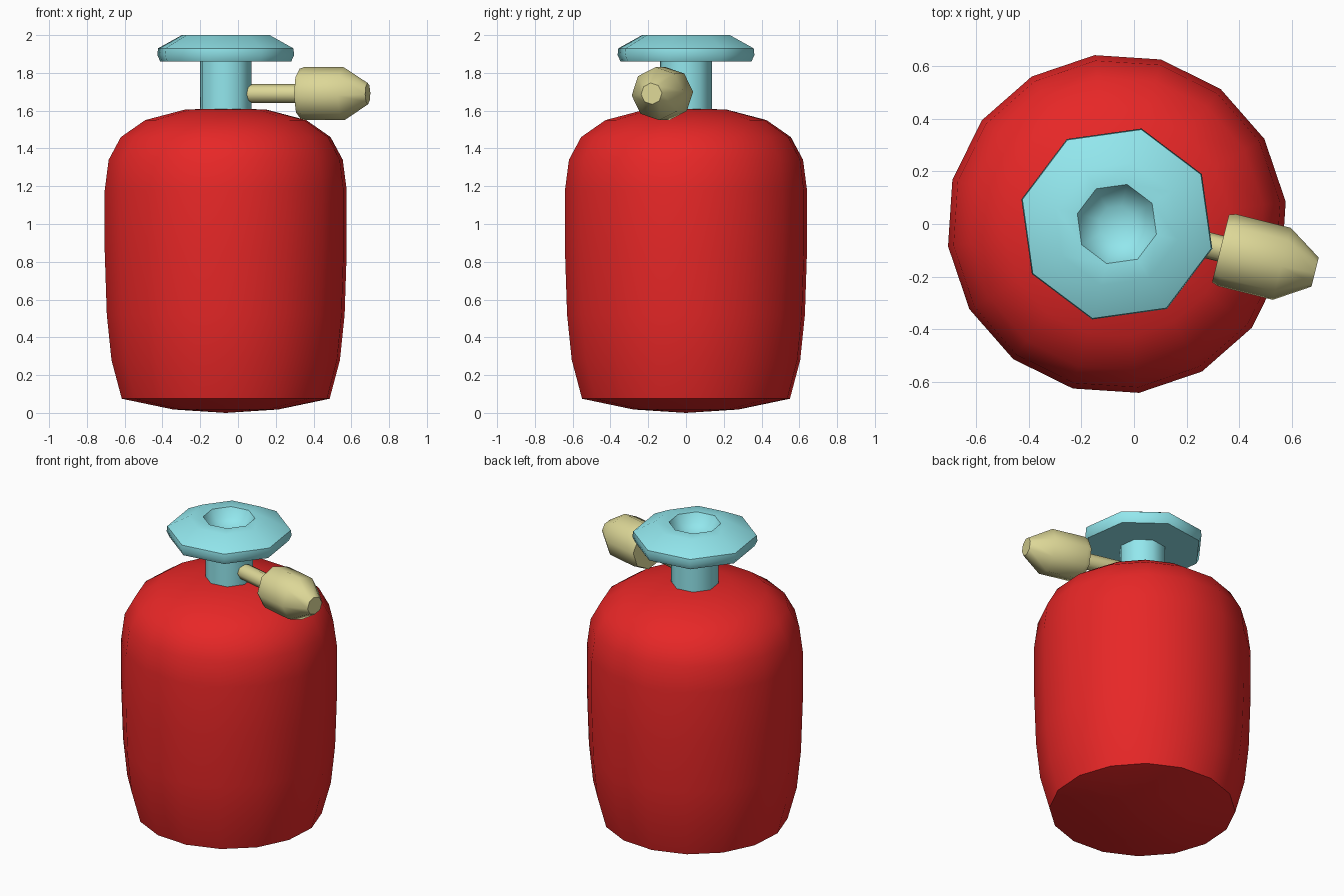
import bpy, bmesh
from math import radians, cos, sin, pi
from mathutils import Matrix

if "Cube" in bpy.data.objects:
    bpy.data.objects.remove(bpy.data.objects["Cube"])


def material(name, rgb):
    m = bpy.data.materials.new(name)
    m.diffuse_color = (*rgb, 1)
    m.use_nodes = True
    m.node_tree.nodes["Principled BSDF"].inputs["Base Color"].default_value = m.diffuse_color
    return m


def lathe(name, profile, sides, offset, matrix, mat):
    """Revolve (radius, height) points; radius 0 makes a pole, open ends are capped."""
    bm = bmesh.new()
    rings = []
    for r, z in profile:
        if r == 0:
            rings.append([bm.verts.new((0, 0, z))] * sides)
        else:
            angles = [radians(offset) + 2 * pi * i / sides for i in range(sides)]
            rings.append([bm.verts.new((r * cos(a), r * sin(a), z)) for a in angles])
    for lo, hi in zip(rings, rings[1:]):
        for i in range(sides):
            j = (i + 1) % sides
            quad = dict.fromkeys((lo[i], lo[j], hi[j], hi[i]))
            bm.faces.new(list(quad))
    for (r, _), ring in ((profile[0], rings[0]), (profile[-1], rings[-1])):
        if r > 0:
            bm.faces.new(ring)
    bmesh.ops.recalc_face_normals(bm, faces=bm.faces)
    mesh = bpy.data.meshes.new(name)
    bm.to_mesh(mesh)
    bm.free()
    ob = bpy.data.objects.new(name, mesh)
    bpy.context.collection.objects.link(ob)
    ob.matrix_world = matrix
    mesh.materials.append(mat)
    bpy.ops.object.select_all(action='DESELECT')
    ob.select_set(True)
    bpy.context.view_layer.objects.active = ob
    bpy.ops.object.shade_smooth_by_angle(angle=radians(50))
    return ob


red = material("red_paint", (0.80, 0.02, 0.02))
cyan = material("pale_cyan", (0.29, 0.80, 0.85))
tan = material("tan", (0.72, 0.68, 0.31))
axis = Matrix.Translation((-0.065, 0, 0))

# Rounded tank with a slightly bulging base
lathe("tank", [(0, 0.0), (0.28, 0.018), (0.555, 0.075), (0.61, 0.28), (0.635, 0.52),
               (0.646, 0.85), (0.646, 1.18), (0.625, 1.34), (0.56, 1.46),
               (0.43, 1.55), (0.22, 1.605), (0, 1.615)], 16, 7.5, axis, red)

# Neck and dished knob
lathe("neck", [(0.142, 1.56), (0.142, 1.88)], 8, 30.5, axis, cyan)
lathe("knob", [(0.358, 1.86), (0.374, 1.895), (0.37, 1.93), (0.24, 2.0), (0.155, 2.0),
               (0.125, 1.945), (0.07, 1.915), (0, 1.905)], 8, 30.5, axis, cyan)

# Side nozzle: its lathe axis points sideways out of the neck
out = (Matrix.Translation((-0.065, 0.005, 1.69)) @ Matrix.Rotation(radians(-14), 4, 'Z')
       @ Matrix.Rotation(radians(90), 4, 'Y'))
lathe("nozzle_pipe", [(0.04, 0.10), (0.05, 0.14), (0.05, 0.42)], 8, 4, out, tan)
lathe("nozzle_head", [(0.132, 0.405), (0.141, 0.43), (0.141, 0.645), (0.057, 0.775)],
      8, 4, out, tan)
